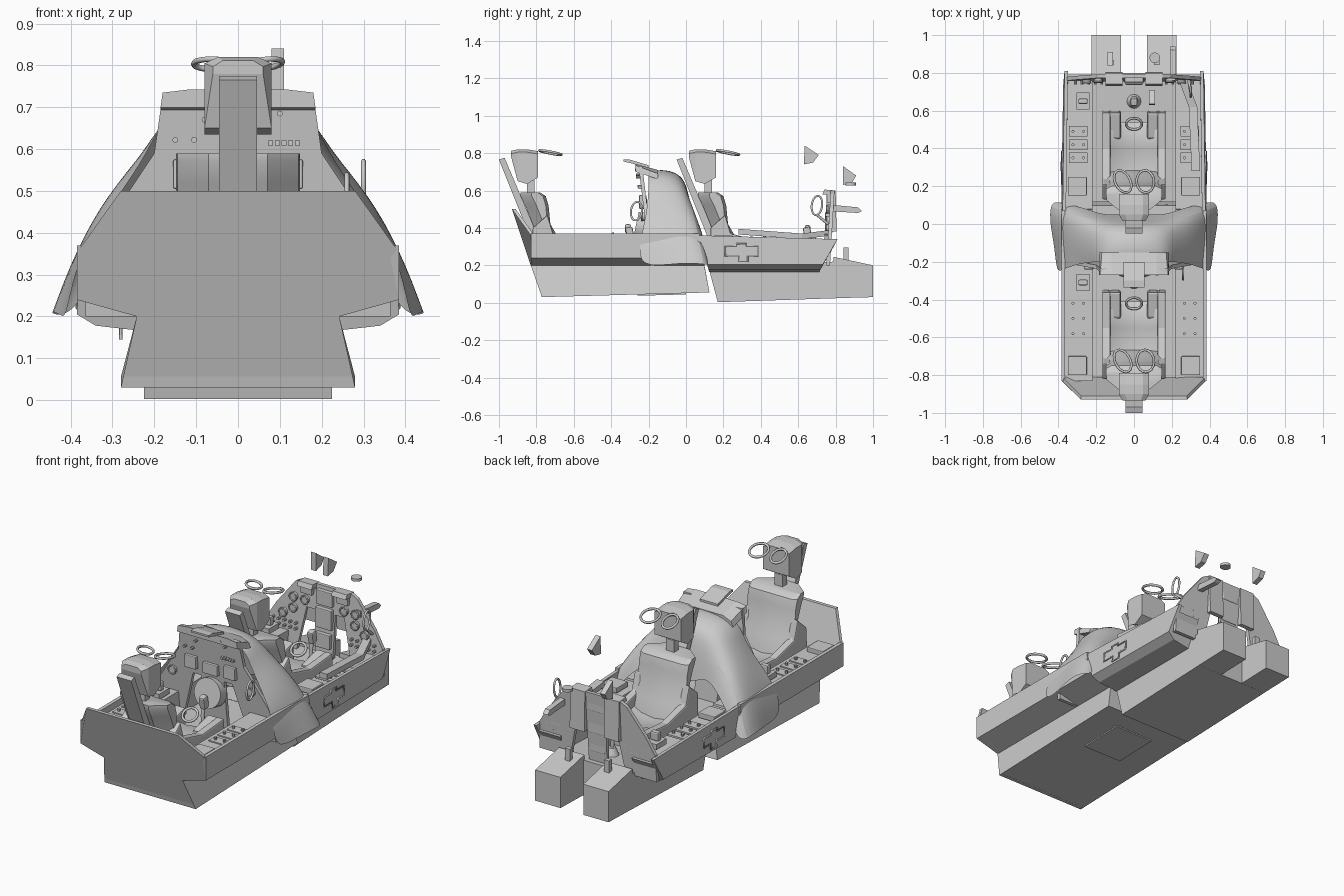
import bpy, bmesh, math
from mathutils import Vector

if "Cube" in bpy.data.objects:
    bpy.data.objects.remove(bpy.data.objects["Cube"])


def finish(name, bm, smooth=None, bevel=0):
    bmesh.ops.remove_doubles(bm, verts=bm.verts, dist=1e-5)
    bmesh.ops.recalc_face_normals(bm, faces=bm.faces)
    me = bpy.data.meshes.new(name)
    bm.to_mesh(me)
    bm.free()
    ob = bpy.data.objects.new(name, me)
    bpy.context.collection.objects.link(ob)
    if bevel:
        m = ob.modifiers.new("bevel", 'BEVEL')
        m.width, m.segments = bevel, 2
    if smooth:
        bpy.ops.object.select_all(action='DESELECT')
        ob.select_set(True)
        bpy.context.view_layer.objects.active = ob
        bpy.ops.object.shade_smooth_by_angle(angle=math.radians(smooth))
    return ob


def loft(name, sections, closed=True, smooth=None, bevel=0):
    bm = bmesh.new()
    rows = [[bm.verts.new(p) for p in s] for s in sections]
    n = len(rows[0])
    for a, b in zip(rows, rows[1:]):
        for i in range(n if closed else n - 1):
            j = (i + 1) % n
            bm.faces.new((a[i], a[j], b[j], b[i]))
    if closed:
        bm.faces.new(rows[0])
        bm.faces.new(rows[-1])
    return finish(name, bm, smooth, bevel)


def full(half):
    return list(half) + [(-p[0], p[1], p[2]) for p in reversed(half) if p[0] > 1e-6]


def side_prism(name, prof, x0, x1, dy=0, **kw):
    return loft(name, [[(x, y + dy, z) for y, z in prof] for x in (x0, x1)], **kw)


def box(name, c, size, rx=0, rz=0, bevel=0):
    bm = bmesh.new()
    bmesh.ops.create_cube(bm, size=1)
    for v in bm.verts:
        v.co = Vector(a * b for a, b in zip(v.co, size))
    ob = finish(name, bm, None, bevel)
    ob.location, ob.rotation_euler = c, (rx, 0, rz)
    return ob


def cyl(name, c, r, d, rx=math.pi / 2, n=16, r2=None):
    bm = bmesh.new()
    bmesh.ops.create_cone(bm, cap_ends=True, segments=n, radius1=r, radius2=r if r2 is None else r2, depth=d)
    ob = finish(name, bm, 40)
    ob.location, ob.rotation_euler = c, (rx, 0, 0)
    return ob


def tube(name, pts, r, cyclic=False):
    cu = bpy.data.curves.new(name, 'CURVE')
    cu.dimensions, cu.bevel_depth, cu.bevel_resolution = '3D', r, 1
    sp = cu.splines.new('POLY')
    sp.points.add(len(pts) - 1)
    for p, q in zip(sp.points, pts):
        p.co = (*q, 1)
    sp.use_cyclic_u = cyclic
    ob = bpy.data.objects.new(name, cu)
    bpy.context.collection.objects.link(ob)
    bpy.ops.object.select_all(action='DESELECT')
    ob.select_set(True)
    bpy.context.view_layer.objects.active = ob
    bpy.ops.object.convert(target='MESH')


def hoop(name, c, u, v, r, n=18):
    c, u, v = Vector(c), Vector(u), Vector(v)
    tube(name, [c + u * math.cos(2 * math.pi * i / n) + v * math.sin(2 * math.pi * i / n) for i in range(n)], r, True)


# rear tub: U-shaped cross-section with side consoles, slanted ends
def rear_back(z):
    return -.83 + (.21 - z) * .33 if z < .21 else -.83
rear = [(.28, .03), (.242, .2), (.385, .24), (.385, .37), (.365, .37), (.365, .335), (.22, .335), (.22, .2)]
loft("rear_tub", [full([(x, rear_back(z), z) for x, z in rear]),
                  full([(x, .13 - .16 * z, z + (.025 if z < .1 else 0)) for x, z in rear])])
bulk = [(.28, -.77, .03), (.242, -.83, .2), (.385, -.83, .24), (.38, -.83, .36), (.28, -.93, .5)]
loft("rear_bulkhead", [full(bulk), full([(x, y + .02, z) for x, y, z in bulk])])
box("belly_hatch", (0, -.13, .047), (.24, .26, .012), rx=.028)

# front tub, lower hull and two footwells
front = [(.225, .165), (.34, .178), (.385, .205), (.378, .36), (.36, .36), (.36, .325), (.22, .325), (.22, .19)]
loft("front_tub", [full([(x, .17 - .28 * z, z) for x, z in front]),
                   full([(x - (.01 if x > .3 else 0), .72 + .5 * (z - .18), z - (.02 if z > .3 else 0)) for x, z in front])])
side_prism("front_lower_hull", [(.17, .003), (.8, .024), (.8, .22), (.12, .19)], -.225, .225)
for s in (-1, 1):
    side_prism("footwell", [(.78, .024), (1, .03), (1, .2), (.79, .245)], s * .07, s * .225)
    box("footwell_post", (s * .12, .855, .25), (.03, .025, .09))
    # raised step frame on the outer side wall
    step = [(.21, .3), (.27, .3), (.27, .315), (.32, .315), (.32, .3), (.385, .3), (.385, .25),
            (.33, .25), (.33, .22), (.28, .22), (.28, .25), (.21, .25)]
    tube("step_frame", [(s * (.384 - (z - .2) * .045), y, z) for y, z in step], .005, True)
    # console equipment
    for y in (.2, -.75):
        box("console_block", (s * .3, y, .345), (.1, .1, .03), bevel=.004)
    for j, y in enumerate((.35, .42, .49, -.42, -.5, -.58)):
        box("console_panel", (s * .295, y, .336), (.1, .055, .01))
        for k in (-1, 1):
            cyl("console_knob", (s * .295 + k * .028, y, .345), .008, .02, 0, 8)
for y, z in ((.65, .35), (-.31, .355)):
    box("throttle_base", (-.27, y, z), (.07, .09, .03))
    box("throttle_grip", (-.27, y, z + .04), (.05, .03, .05), bevel=.008)

# draped fairing between the cockpits
fair = [
    [(.40, .12, .2), (.33, .10, .31), (.25, .08, .40), (.17, .05, .45), (.10, .05, .42), (0, .05, .38)],
    [(.445, .11, .205), (.385, .08, .36), (.30, .05, .48), (.21, .03, .55), (.12, .01, .60), (0, .01, .62)],
    [(.445, .0, .215), (.39, -.02, .36), (.31, -.03, .50), (.23, -.03, .59), (.15, -.03, .68), (0, -.03, .70)],
    [(.42, -.12, .2), (.385, -.12, .36), (.31, -.12, .49), (.22, -.14, .60), (.17, -.14, .70), (0, -.14, .725)],
    [(.41, -.26, .2), (.38, -.24, .36), (.29, -.21, .48), (.21, -.20, .60), (.18, -.20, .68), (0, -.20, .70)]]
f = loft("mid_fairing", [full(s) for s in fair], closed=False, smooth=50)
m = f.modifiers.new("subdivide", 'SUBSURF')
m.levels = m.render_levels = 2

# glare shield above the rear panel
loft("glare_shield", [full([(.185, -.15, .66), (.17, -.15, .69), (.12, -.15, .71)]),
                      full([(.185, -.27, .70), (.18, -.27, .735), (.12, -.27, .742)])])
side_prism("sight_plate", [(-.2, .715), (-.2, .735), (-.3, .765), (-.335, .765), (-.335, .755), (-.29, .745)], -.055, .055)


# instrument panels with two leg openings
def panel(name, half, y0, k, b=.2, t=.02):
    loft(name, [full([(x, y0 + k * (z - b) + d, z) for x, z in half]) for d in (0, t)])
def dials(y0, k, discs, screens, knobs, b=.2):
    at = lambda x, z: (x, y0 + k * (z - b), z)
    for x, z, r in discs:
        cyl("dial", at(x, z), r, .03, math.pi / 2)
        hoop("dial_rim", Vector(at(x, z)) - Vector((0, .015, 0)), (r, 0, 0), (0, 0, r), .004, 14)
    for x, z, w, h in screens:
        box("display", at(x, z), (w, .04, h), bevel=.004)
    for x, z in knobs:
        cyl("knob", at(x, z), .007, .04, math.pi / 2, 8)
panel("front_panel", [(.055, .2), (.06, .46), (.115, .46), (.17, .2), (.36, .2), (.355, .35),
                      (.3, .44), (.19, .58), (.15, .6)], .75, .06)
dials(.75, .06, [(s * x, z, .022) for s in (-1, 1) for x, z in ((.12, .5), (.19, .44), (.25, .4), (.19, .5))],
      [(0, .54, .1, .08), (0, .43, .1, .11), (0, .31, .09, .08), (-.11, .56, .07, .05), (.11, .56, .07, .05)],
      [(s * (.17 + .035 * i), .36 - .03 * j) for s in (-1, 1) for i in range(5) for j in range(2)])
side_prism("front_panel_top", [(.73, .58), (.74, .605), (.8, .6), (.805, .38), (.78, .38), (.77, .58)], -.15, -.06)
side_prism("front_panel_top", [(.73, .58), (.74, .605), (.8, .6), (.805, .38), (.78, .38), (.77, .58)], .06, .15)
panel("rear_panel", [(.07, .2), (.07, .47), (.12, .47), (.2, .2), (.365, .2), (.365, .34), (.28, .47),
                     (.2, .59), (.18, .73)], -.19, -.12)
dials(-.19, -.12, [(s * .24, .46, .022) for s in (-1, 1)],
      [(-.12, .54, .07, .07), (.12, .54, .07, .07), (0, .53, .09, .06)],
      [(-.15, .622), (-.105, .622), (-.08, .67), (.1, .685), (.08, .712), (.122, .712)])
for i in range(5):
    box("button", (.078 + .016 * i, -.245, .615), (.012, .02, .012))
cyl("round_scope", (0, -.24, .4), .08, .06, math.radians(78), 24)


# ejection seats
def seat(dy):
    side_prism("seat_rail", [(-1, .765), (-.97, .775), (-.785, .34), (-.83, .34)], -.045, .045, dy)
    heads = []
    for y, w, zb, zt in ((-.935, .06, .78, .812), (-.9, .08, .65, .82), (-.85, .08, .635, .82), (-.79, .08, .67, .81)):
        heads.append([(w, y + dy, zb), (w, y + dy, zt - .015), (w * .6, y + dy, zt), (-w * .6, y + dy, zt),
                      (-w, y + dy, zt - .015), (-w, y + dy, zb)])
    loft("headrest", heads)
    box("headrest_post", (0, -.83 + dy, .61), (.05, .04, .09))
    rows = ((.25, -.78, -.66), (.36, -.80, -.69), (.42, -.82, -.725), (.52, -.86, -.735), (.57, -.885, -.75), (.59, -.885, -.78))
    loft("seat_back", [full([(.07, yb + dy, z), (.145, yb + .06 + dy, z), (.148, yf - .015 + dy, z), (.12, yf + dy, z)])
                       for z, yb, yf in rows], smooth=35)
    for s in (-1, 1):
        hoop("face_handle", (s * .06, -.725 + dy, .803), (s * .045, .01, .003), (-.01, .058, -.012), .007)
        side_prism("seat_side", [(-.82, .25), (-.82, .4), (-.74, .47), (-.71, .37), (-.55, .33), (-.36, .345), (-.35, .2)],
                   s * .125, s * .168, dy, bevel=.008)
        side_prism("thigh_pad", [(-.5, .2), (-.5, .31), (-.36, .345), (-.35, .2)], s * .07, s * .13, dy, bevel=.01)
    loft("seat_cushion", [full([(.13, y + dy, .2), (.13, y + dy, z + .03), (.08, y + dy, z + .01), (0, y + dy, z)])
                          for y, z in ((-.74, .29), (-.65, .27), (-.55, .28), (-.45, .3), (-.41, .27))], smooth=50)
    hoop("seat_pull", (0, -.42 + dy, .345), (.042, 0, 0), (0, .03, .025), .007)
    # control stick
    cyl("stick_boot", (0, -.3 + dy, .225), .045, .06, 0, 16, .02)
    tube("stick_shaft", [(0, -.3 + dy, .22), (0, -.31 + dy, .3), (0, -.3 + dy, .35)], .011)
    box("stick_grip", (0, -.3 + dy, .37), (.035, .04, .07), rx=.2, bevel=.008)
seat(0)
seat(.95)

# canopy rail, grab handles, probe and floating mirrors
loft("canopy_rail", [[(x + dx, y, z + dz) for dx, dz in ((-.02, -.03), (.025, -.03), (.025, 0), (-.02, 0))]
                     for x, y, z in ((.325, .28, .395), (.31, .62, .37), (.25, .78, .39))])
hoop("grab_handle", (.3, .7, .52), (0, .028, 0), (0, .005, .052), .006)
hoop("grab_handle", (.26, -.265, .49), (0, .03, 0), (0, .005, .05), .006)
tube("grab_stem", [(.3, .7, .47), (.29, .76, .42)], .008)
side_prism("probe", [(.76, .49), (.76, .525), (.92, .51), (.94, .49), (.92, .48)], .19, .22)
side_prism("mirror", [(.635, .84), (.71, .79), (.68, .75), (.63, .74)], .08, .11)
side_prism("mirror", [(.84, .73), (.91, .68), (.89, .645), (.84, .63)], -.14, -.11)
cyl("compass", (.11, .88, .635), .028, .015, 0)
tube("drain_pipe", [(-.28, .25, .18), (-.28, .25, .145)], .004)
